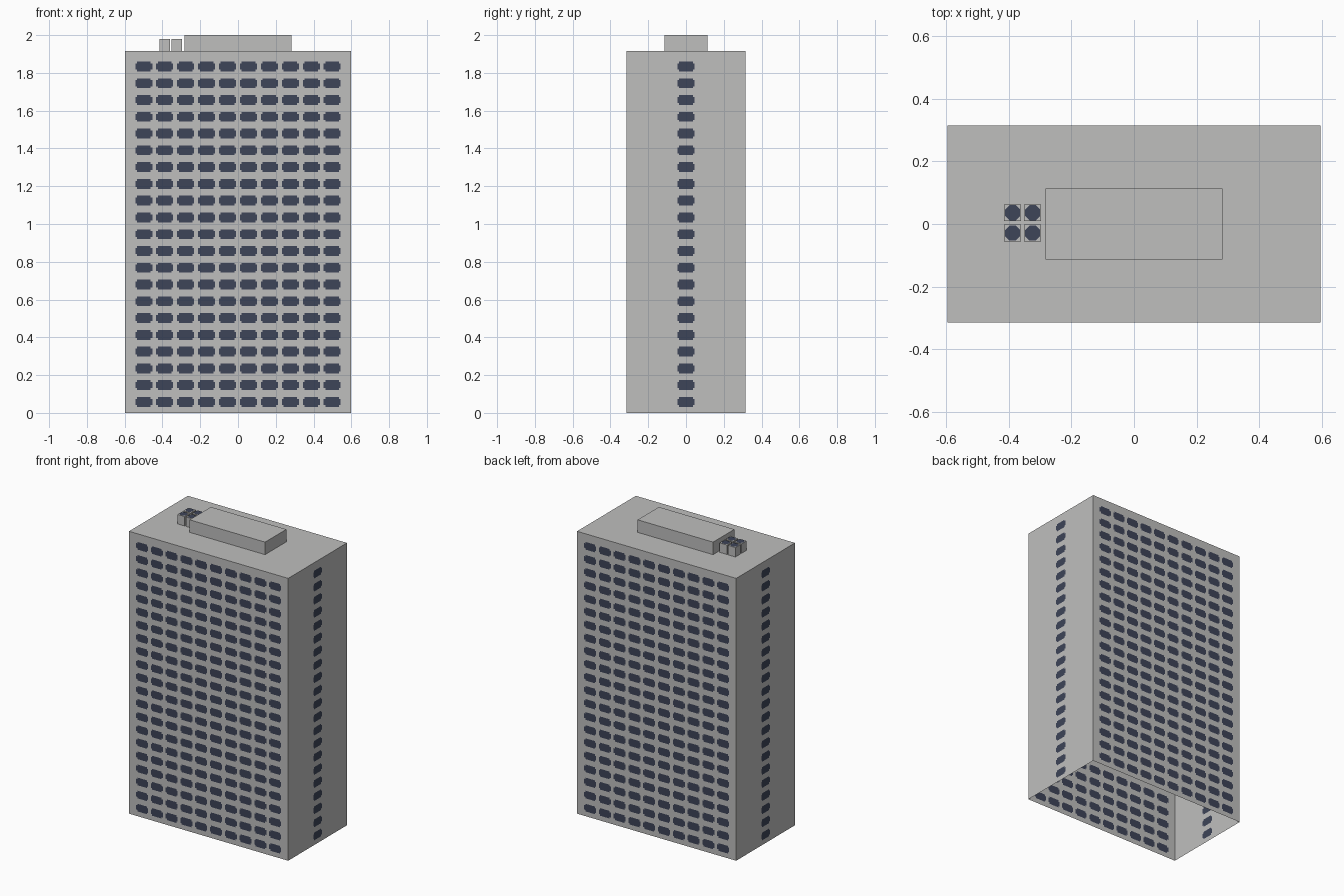
import bpy, bmesh, math
from mathutils import Matrix, Vector

if "Cube" in bpy.data.objects:
    bpy.data.objects.remove(bpy.data.objects["Cube"])

HX, HY, ROOF = 0.597, 0.315, 1.915   # tower half sizes and roof height
ROWS, ROW0, PITCH_Z = 21, 0.058, 0.0888
PITCH_X = 0.1108


def material(name, rgb):
    m = bpy.data.materials.new(name)
    m.diffuse_color = (*rgb, 1)
    m.use_nodes = True
    m.node_tree.nodes["Principled BSDF"].inputs["Base Color"].default_value = m.diffuse_color
    return m


CONCRETE = material("concrete grey", (0.52, 0.52, 0.515))
GLASS = material("dark blue glass", (0.047, 0.058, 0.098))


def finish(bm, name, *mats):
    me = bpy.data.meshes.new(name)
    bm.to_mesh(me)
    bm.free()
    for m in mats:
        me.materials.append(m)
    ob = bpy.data.objects.new(name, me)
    bpy.context.collection.objects.link(ob)
    return ob


def cuts(lo, hi, centres, outer, inner):
    """Cut lines across a wall, tagged 0 wall, 1 window edge, 2 window core."""
    lines, tags = [lo], []
    for c in centres:
        lines += [c - outer, c - inner, c + inner, c + outer]
        tags += [0, 1, 2, 1]
    return lines + [hi], tags + [0]


def wall(name, half_width, columns, distance, angle):
    """Single sheet wall with notched-corner windows cut into it."""
    xs, xt = cuts(-half_width, half_width,
                  [(i - (columns - 1) / 2) * PITCH_X for i in range(columns)], 0.045, 0.036)
    zs, zt = cuts(0, ROOF, [ROW0 + i * PITCH_Z for i in range(ROWS)], 0.026, 0.016)
    bm = bmesh.new()
    grid = [[bm.verts.new((x, -distance, z)) for x in xs] for z in zs]
    for j, tz in enumerate(zt):
        for i, tx in enumerate(xt):
            f = bm.faces.new((grid[j][i], grid[j][i + 1], grid[j + 1][i + 1], grid[j + 1][i]))
            f.material_index = int(tx * tz >= 2)
    bm.transform(Matrix.Rotation(angle, 4, 'Z'))
    return finish(bm, name, CONCRETE, GLASS)


def box(name, lo, hi):
    """Box without a bottom face."""
    lo, hi = Vector(lo), Vector(hi)
    bm = bmesh.new()
    bmesh.ops.create_cube(bm, size=1)
    bm.transform(Matrix.Translation((lo + hi) / 2) @ Matrix.Diagonal((*(hi - lo), 1)))
    bm.normal_update()
    bmesh.ops.delete(bm, geom=[f for f in bm.faces if f.normal.z < -0.5], context='FACES_ONLY')
    return finish(bm, name, CONCRETE)


# Four walls, open at the base
wall("front_wall", HX, 10, HY, 0)
wall("right_wall", HY, 1, HX, math.pi / 2)
wall("back_wall", HX, 10, HY, math.pi)
wall("left_wall", HY, 1, HX, -math.pi / 2)

# Flat roof sheet
bm = bmesh.new()
bm.faces.new([bm.verts.new((x * HX, y * HY, ROOF)) for x, y in ((-1, -1), (1, -1), (1, 1), (-1, 1))])
finish(bm, "roof", CONCRETE)

# Plant room on the roof
box("plant_room", (-0.283, -0.114, ROOF), (0.283, 0.114, 2.0))

# Four cooling units with round dark fans on top
for i, cx in enumerate((-0.388, -0.324)):
    for j, cy in enumerate((-0.029, 0.036)):
        box(f"cooling_unit_{i}{j}", (cx - 0.027, cy - 0.027, ROOF), (cx + 0.027, cy + 0.027, 1.979))
        bm = bmesh.new()
        bmesh.ops.create_circle(bm, cap_ends=True, segments=8, radius=0.026,
                                matrix=Matrix.Translation((cx, cy, 1.98)) @ Matrix.Rotation(math.pi / 8, 4, 'Z'))
        finish(bm, f"fan_{i}{j}", GLASS)
